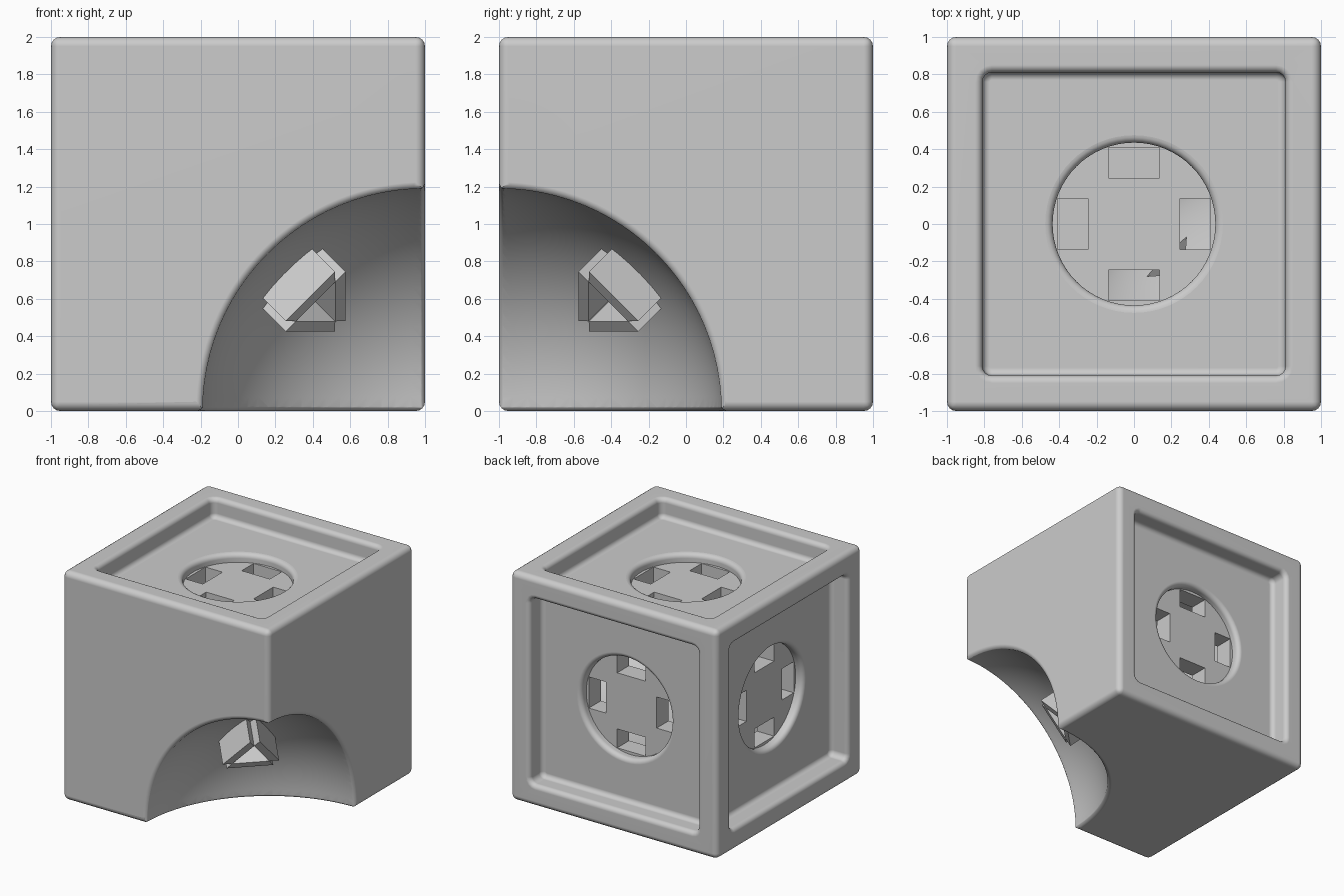
import bpy, bmesh, math
from mathutils import Matrix, Vector

cube = bpy.data.objects.get("Cube")
if cube:
    bpy.data.objects.remove(cube)

FILLET = 0.04
RECESS, DISC = 0.17, 0.075       # depths of the square recess and round well
BITE, SHELL = 1.19, 1.38         # outer and inner radius of the spherical corner cut
CORNER = Vector((1, -1, 0))
MID = Vector((0, 0, 1))

grey = bpy.data.materials.new("light_grey")
grey.use_nodes = True
grey.diffuse_color = (0.6, 0.6, 0.6, 1)
grey.node_tree.nodes["Principled BSDF"].inputs["Base Color"].default_value = (0.6, 0.6, 0.6, 1)


def add_object(name, bm, matrix=Matrix()):
    bmesh.ops.recalc_face_normals(bm, faces=bm.faces)
    mesh = bpy.data.meshes.new(name)
    bm.to_mesh(mesh)
    bm.free()
    mesh.materials.append(grey)
    obj = bpy.data.objects.new(name, mesh)
    obj.matrix_world = matrix
    bpy.context.collection.objects.link(obj)
    return obj


def box(name, low, high, matrix=Matrix(), bevel=0):
    bm = bmesh.new()
    bmesh.ops.create_cube(bm, size=1)
    low, high = Vector(low), Vector(high)
    for v in bm.verts:
        v.co = (low + high) / 2 + v.co * (high - low)
    if bevel:
        bmesh.ops.bevel(bm, geom=bm.edges[:], offset=bevel, segments=4, profile=0.5, affect='EDGES')
    return add_object(name, bm, matrix)


def ball(name, radius):
    bm = bmesh.new()
    bmesh.ops.create_uvsphere(bm, u_segments=96, v_segments=48, radius=radius)
    return add_object(name, bm, Matrix.Translation(CORNER))


def loft(name, rings, matrix):
    # Each ring is a list of 2D points with its height
    bm = bmesh.new()
    loops = [[bm.verts.new((x, y, z)) for x, y in points] for points, z in rings]
    for a, b in zip(loops, loops[1:]):
        for i in range(len(a)):
            j = (i + 1) % len(a)
            bm.faces.new((a[i], a[j], b[j], b[i]))
    bm.faces.new(loops[0])
    bm.faces.new(loops[-1])
    return add_object(name, bm, matrix)


def circle(radius, count):
    return [Vector((math.cos(a), math.sin(a))) * radius
            for a in (2 * math.pi * i / count for i in range(count))]


def round_square(half, radius):
    points = []
    for q in range(4):
        mid = math.pi / 2 * q + math.pi / 4
        centre = Vector((math.cos(mid), math.sin(mid))) * math.sqrt(2) * (half - radius)
        for i in range(5):
            a = math.pi / 2 * (q + i / 4)
            points.append(centre + Vector((math.cos(a), math.sin(a))) * radius)
    return points


def flared_cutter(outline, depth, matrix, soft_floor=False):
    # The mouth opens along a quarter-round, the floor may end in another
    rings = [(FILLET, 0.03)]
    turns = [math.pi / 2 * i / 5 for i in range(6)]
    for a in turns:
        rings.append((FILLET * (1 - math.sin(a)), FILLET * (math.cos(a) - 1)))
    if soft_floor:
        for a in turns:
            rings.append((FILLET * (math.cos(a) - 1), FILLET * (1 - math.sin(a)) - depth))
    elif depth > FILLET:
        rings.append((0, -depth))
    return loft("cutter", [(outline(grow), z) for grow, z in rings], matrix)


def cut(target, cutter):
    cutter.hide_render = True
    mod = target.modifiers.new("cut", 'BOOLEAN')
    mod.operation, mod.solver, mod.object = 'DIFFERENCE', 'EXACT', cutter
    bpy.context.view_layer.update()
    graph = bpy.context.evaluated_depsgraph_get()
    mesh = bpy.data.meshes.new_from_object(target.evaluated_get(graph))
    target.modifiers.clear()
    target.data = mesh
    bpy.data.objects.remove(cutter)


def facing(direction, origin):
    return Matrix.Translation(origin) @ Vector(direction).to_track_quat('Z', 'Y').to_matrix().to_4x4()


# Rounded cube shell with the spherical corner bite
body = box("cube_shell", (-1, -1, 0), (1, 1, 2), bevel=0.05)
cut(body, ball("cutter", BITE))
for normal in ((1, 0, 0), (0, -1, 0), (0, 0, -1)):
    cut(body, flared_cutter(lambda g: circle(BITE - 0.005 + g, 128), FILLET, facing(normal, CORNER)))

# Hollow interior that follows the bite
cavity = box("cavity", (-0.59, -0.82, 0.18), (0.82, 0.59, 1.59))
cut(cavity, ball("cutter", SHELL))
cut(body, cavity)

# Square recess, round well and four slots on three sides
for normal in ((0, 0, 1), (0, 1, 0), (-1, 0, 0)):
    n = Vector(normal)
    cut(body, flared_cutter(lambda g: round_square(0.81 + g, 0.05 + g), RECESS,
                            facing(n, MID + n), soft_floor=True))
    floor = facing(n, MID + n * (1 - RECESS))
    cut(body, flared_cutter(lambda g: circle(0.435 + g, 64), DISC, floor))
    for k in range(4):
        turn = Matrix.Rotation(k * math.pi / 2, 4, 'Z')
        cut(body, box("cutter", (0.245, -0.136, -0.4), (0.41, 0.136, -0.03), floor @ turn))

# Three plates around a triangular hole on the bite's diagonal
IN, OUT = 0.086, 0.153
HALF_IN, HALF_OUT = IN * math.sqrt(3), 0.187
axis = Vector((-1, 1, 1)).normalized()
for k, side in enumerate(((-1, -2, 1), (2, 1, 1), (-1, 1, -2))):
    out = Vector(side).normalized()
    frame = Matrix.Translation(CORNER) @ Matrix((out, axis.cross(out), axis)).transposed().to_4x4()
    plate = [(IN, -HALF_IN), (OUT, -HALF_OUT), (OUT, HALF_OUT), (IN, HALF_IN)]
    loft(f"clip_plate_{k + 1}", [(plate, 0.953), (plate, 1.3)], frame)
hole = [(IN, -HALF_IN), (IN, HALF_IN), (-2 * IN, 0)]
cut(body, loft("cutter", [(hole, 0.9), (hole, 1.6)], frame))

# Smooth shading with sharp edges kept and flat faces left even
bpy.ops.object.select_all(action='DESELECT')
body.select_set(True)
bpy.context.view_layer.objects.active = body
bpy.ops.object.shade_smooth_by_angle(angle=math.radians(30))
weighted = body.modifiers.new("weighted_normals", 'WEIGHTED_NORMAL')
weighted.keep_sharp = True
